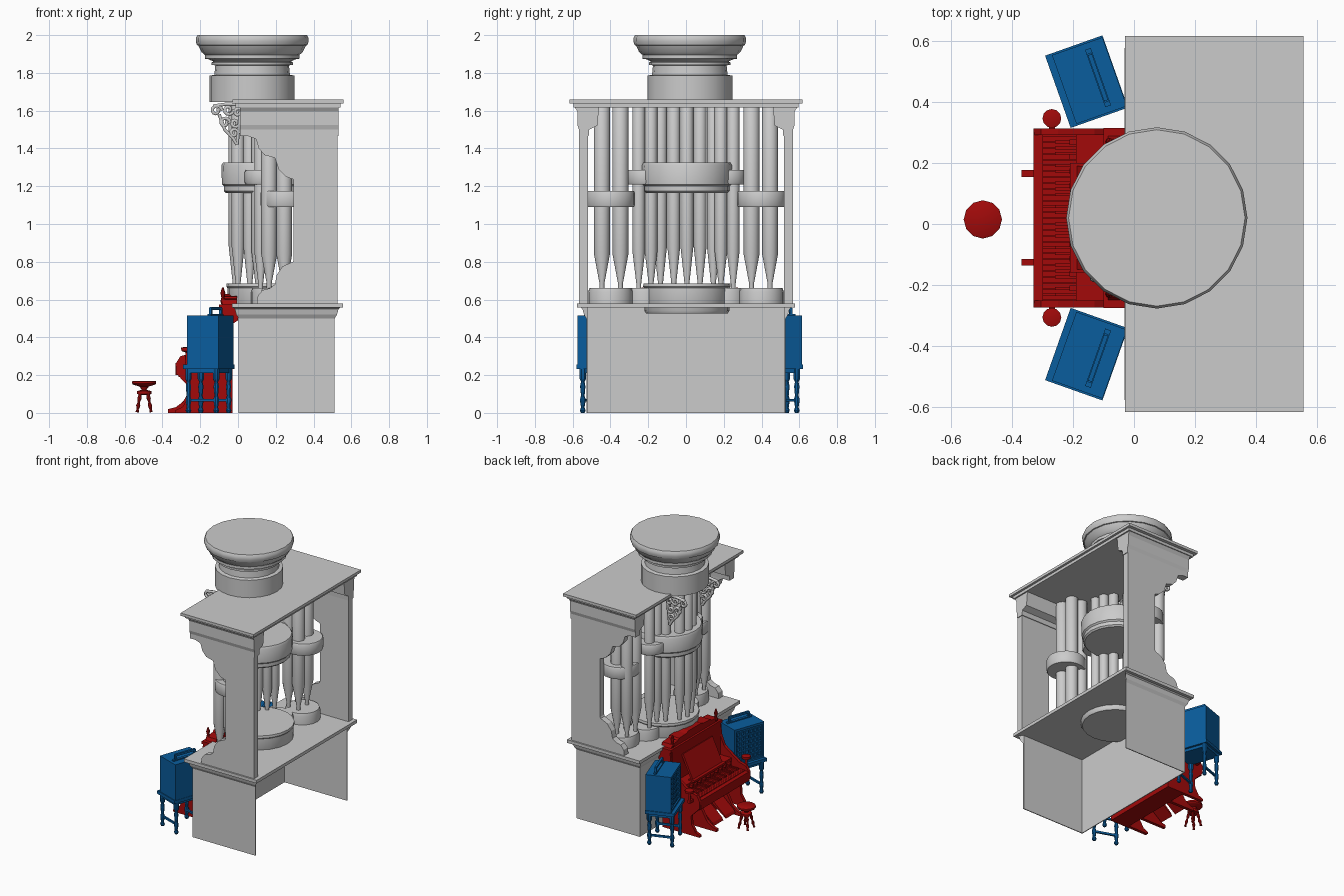
import bpy, bmesh, math
from mathutils import Matrix, Vector

C = 0.02  # console and tower mirror line in y


def material(name, color):
    m = bpy.data.materials.new(name)
    m.diffuse_color = color
    return m


RED = material("red", (0.36, 0.003, 0.003, 1))
BLUE = material("blue", (0.003, 0.11, 0.34, 1))


def finish(name, bm, mat=None, smooth=False, M=None):
    bmesh.ops.recalc_face_normals(bm, faces=bm.faces)
    me = bpy.data.meshes.new(name)
    bm.to_mesh(me)
    bm.free()
    ob = bpy.data.objects.new(name, me)
    bpy.context.collection.objects.link(ob)
    if M:
        ob.matrix_world = M
    if mat:
        me.materials.append(mat)
    if smooth:
        bpy.ops.object.select_all(action='DESELECT')
        ob.select_set(True)
        bpy.context.view_layer.objects.active = ob
        bpy.ops.object.shade_smooth_by_angle(angle=math.radians(35))
    return ob


def boxes(name, items, mat=None, M=None):
    """items: (x0, x1, y0, y1, z0, z1)"""
    bm = bmesh.new()
    for x0, x1, y0, y1, z0, z1 in items:
        T = Matrix.Translation(((x0+x1)/2, (y0+y1)/2, (z0+z1)/2)) @ Matrix.Diagonal((x1-x0, y1-y0, z1-z0, 1))
        bmesh.ops.create_cube(bm, size=1, matrix=T)
    return finish(name, bm, mat, M=M)


def prism(name, pts, a, b, axis='y', mat=None):
    """Extrude an xz profile along y, or a yz profile along x."""
    bm = bmesh.new()
    put = (lambda p, t: (p[0], t, p[1])) if axis == 'y' else (lambda p, t: (t, p[0], p[1]))
    lo = [bm.verts.new(put(p, a)) for p in pts]
    hi = [bm.verts.new(put(p, b)) for p in pts]
    bm.faces.new(lo)
    bm.faces.new(hi)
    for i in range(len(pts)):
        j = (i+1) % len(pts)
        bm.faces.new((lo[i], lo[j], hi[j], hi[i]))
    return finish(name, bm, mat)


def lathe(name, prof, spots, segs=20, mat=None, M=None):
    """Revolve (radius, z) around a vertical axis at every spot; ends are capped."""
    bm = bmesh.new()
    for cx, cy in spots:
        rings = [[bm.verts.new((cx + r*math.cos(2*math.pi*k/segs), cy + r*math.sin(2*math.pi*k/segs), z))
                  for k in range(segs)] for r, z in prof]
        for p, q in zip(rings, rings[1:]):
            for k in range(segs):
                n = (k+1) % segs
                bm.faces.new((p[k], p[n], q[n], q[k]))
        bm.faces.new(rings[0])
        bm.faces.new(rings[-1])
    return finish(name, bm, mat, True, M)


# --- case: base open at the back, with moulding below the shelf
bm = bmesh.new()
rings = []
for o, z in [(-.006, 0), (0, 0), (0, .5), (.012, .52), (.02, .55), (.03, .558), (-.006, .558)]:
    rings.append([bm.verts.new(p) for p in
                  ((.512+max(o, 0), -.528-o, z), (.003-o, -.528-o, z),
                   (.003-o, .528+o, z), (.512+max(o, 0), .528+o, z))])
for p, q in zip(rings, rings[1:] + rings[:1]):
    for k in range(3):
        bm.faces.new((p[k], p[k+1], q[k+1], q[k]))
bm.faces.new([r[0] for r in rings])
bm.faces.new([r[3] for r in rings])
finish("base_case", bm)
boxes("base_shelf", [(-.031, .555, -.578, .578, .557, .58)])
boxes("top_cornice", [(-.03, .558, -.618, .618, 1.638, 1.658), (-.012, .542, -.595, .595, 1.618, 1.638)])

# --- scrolled side panels and friezes
panel = [(.527, .58), (.10, .58), (.105, .62), (.13, .65), (.17, .66), (.195, .68), (.205, .73), (.235, .775),
         (.29, .80), (.295, .81), (.295, 1.235), (.255, 1.25), (.215, 1.29), (.195, 1.35), (.14, 1.365),
         (.11, 1.40), (.095, 1.45), (.04, 1.47), (.04, 1.50), (.527, 1.50)]
frieze = [(.46, 1.62), (.59, 1.62), (.575, 1.595), (.575, 1.525), (.567, 1.5), (.567, 1.465),
          (.515, 1.465), (.513, 1.5), (.47, 1.52)]
for s, side in ((-1, "right"), (1, "left")):
    prism(side + "_panel", panel, s*.52, s*.567)
    prism(side + "_frieze", [(s*y, z) for y, z in frieze], .01, .532, 'x')

# --- round capital on top
lathe("capital", [(.225, 1.645), (.225, 1.785), (.2, 1.79), (.195, 1.84), (.215, 1.842), (.215, 1.855),
                  (.205, 1.86), (.23, 1.872), (.25, 1.875), (.25, 1.895), (.268, 1.91), (.285, 1.945),
                  (.292, 1.947), (.298, 1.965), (.298, 1.985), (.29, 2.0)], [(.075, C)])

# --- pipe towers: foot drums, bands and pipes
lathe("centre_foot_drum", [(.215, .525), (.225, .54), (.225, .66), (.232, .668), (.23, .685)], [(.17, .005)])
lathe("side_foot_drums", [(.118, .57), (.118, .64), (.112, .66)], [(.24, -.4), (.24, .4)])
lathe("flat_foot_drums", [(.1, .57), (.1, .64), (.095, .66)], [(.17, -.22), (.17, .22)])
lathe("centre_band", [(.215, 1.165), (.225, 1.175), (.225, 1.2), (.235, 1.21), (.238, 1.31), (.23, 1.325)],
      [(.15, .005)])
lathe("side_bands", [(.125, 1.09), (.13, 1.1), (.13, 1.165), (.125, 1.175)], [(.25, -.4), (.25, .4)])
lathe("flat_bands", [(.095, 1.21), (.1, 1.22), (.1, 1.275), (.095, 1.285)], [(.135, -.215), (.135, .215)])

centre = [(.15-.165*math.cos(math.radians(a)), .005+.165*math.sin(math.radians(a))) for a in (-58, -25, 0, 25, 58)]
flats = [(x, s*y) for s in (-1, 1) for x, y in ((.105, .185), (.12, .25))]
sides = [(x, s*y) for s in (-1, 1) for x in (.165, .245) for y in (.347, .445)]
for name, spots, r, foot in (("centre_pipes", centre, .034, .88), ("flat_pipes", flats, .033, .85),
                             ("side_pipes", sides, .042, .84)):
    lathe(name, [(.013, .64), (.013, .685), (r, foot), (r, 1.63), (r*.9, 1.636)], spots, 12)

# --- scrolled fretwork brackets, one on each side of the centre tower
cu = bpy.data.curves.new("scroll_brackets", 'CURVE')
cu.dimensions = '3D'
cu.bevel_depth = .010
cu.bevel_resolution = 1
lines = [[(-.13, 1.625), (-.06, 1.635), (.02, 1.63)], [(-.10, 1.58), (-.07, 1.50), (-.03, 1.46), (-.005, 1.42)],
         [(.015, 1.62), (.005, 1.52), (-.005, 1.42)]]
for x, z, r, s in ((-.115, 1.60, .031, 1), (-.05, 1.605, .03, -1), (.0, 1.59, .026, 1),
                   (-.07, 1.535, .03, 1), (-.015, 1.535, .026, -1), (-.02, 1.48, .026, 1)):
    lines.append([(x + r*(1-t/15)*math.cos(s*t*.65), z + r*(1-t/15)*math.sin(s*t*.65)) for t in range(13)])
for y in (-.18, .195):
    for ln in lines:
        sp = cu.splines.new('POLY')
        sp.points.add(len(ln)-1)
        for p, (x, z) in zip(sp.points, ln):
            p.co = (x, y, z, 1)
bpy.context.collection.objects.link(bpy.data.objects.new("scroll_brackets", cu))

# --- red reed-organ console
cheek = [(-.03, 0), (-.33, 0), (-.33, .015), (-.295, .03), (-.265, .08), (-.26, .14), (-.30, .18), (-.328, .21),
         (-.33, .26), (-.305, .30), (-.25, .315), (-.2, .35), (-.13, .40), (-.10, .47), (-.09, .56), (0, .56),
         (0, .49), (-.03, .47)]
for s, side in ((-1, "right"), (1, "left")):
    prism(side + "_console_cheek", cheek, C+s*.272, C+s*.294, mat=RED)
    prism(side + "_console_foot", [(-.17, 0), (-.37, 0), (-.37, .02), (-.33, .03), (-.29, .06), (-.24, .15),
                                   (-.22, .2), (-.17, .2)], C+s*.135, C+s*.157, mat=RED)
    prism(side + "_pedal", [(-.325, .02), (-.315, .04), (-.19, .15), (-.18, .13)], C+s*.015, C+s*.125, mat=RED)
boxes("console_body", [(-.17, -.03, C-.28, C+.28, 0, .2), (-.315, -.03, C-.28, C+.28, .19, .255),
                       (-.19, -.03, C-.28, C+.28, .25, .33), (-.10, -.03, C-.28, C+.28, .32, .56),
                       (-.10, 0, C-.296, C+.296, .555, .575), (-.33, -.3, C-.28, C+.28, .2, .265),
                       (-.18, -.16, C-.13, C+.13, .05, .17)], RED)
n, w = 28, .54/28
boxes("console_keys", [(-.30, -.19, C-.27+i*w, C-.27+(i+.9)*w, .255, .27) for i in range(n)] +
      [(-.26, -.19, C-.27+(i+.7)*w, C-.27+(i+1.2)*w, .27, .28) for i in range(n-1) if i % 7 not in (2, 6)], RED)
boxes("stop_knobs", [(-.212, -.18, C-.24+i*.048, C-.222+i*.048, .30, .318) for i in range(11)], RED)
prism("music_desk", [(-.19, .335), (-.175, .33), (-.095, .50), (-.11, .505)], C-.17, C+.17, mat=RED)
boxes("music_ledge", [(-.21, -.16, C-.18, C+.18, .325, .34)], RED)
half = [(.27, .575), (.26, .60), (.19, .605), (.18, .617), (.10, .62), (.07, .63)]
prism("console_crest", [(C+y, z) for y, z in half] + [(C-y, z) for y, z in half[::-1]], -.085, -.005, 'x', RED)
lathe("crest_finials", [(.008, .575), (.014, .59), (.008, .61), (.013, .635), (.004, .665)],
      [(-.08, C-.25), (-.08, C+.25)], 8, RED)
lathe("lamp_stands", [(.006, .25), (.01, .29), (.008, .32), (.03, .328), (.031, .345), (.02, .348)],
      [(-.27, C-.327), (-.27, C+.327)], 12, RED)
boxes("lamp_brackets", [(-.28, -.26, C+s*.31-.025, C+s*.31+.025, .25, .27) for s in (-1, 1)], RED)

# --- stool
SX = -.497
lathe("stool_seat", [(.012, .10), (.014, .125), (.025, .14), (.05, .147), (.059, .15), (.063, .155),
                     (.063, .167), (.058, .17)], [(SX, C-.005)], 12, RED)
lathe("stool_hub", [(.02, .095), (.038, .10), (.038, .115), (.02, .12)], [(SX, C-.005)], 12, RED)
for k in range(4):
    a = math.pi/4 + k*math.pi/2
    d = Vector((math.cos(a)*.025, math.sin(a)*.025, -.103))
    M = (Matrix.Translation((SX+d.x*1.1, C-.005+d.y*1.1, .106)) @ d.to_track_quat('Z', 'Y').to_matrix().to_4x4())
    lathe("stool_leg", [(.007, 0), (.011, .03), (.006, .05), (.011, .07), (.006, .09), (.009, .104)],
          [(0, 0)], 8, RED, M)

# --- blue cabinets on turned-leg stands, angled towards the stool
for s, side in ((-1, "right"), (1, "left")):
    M = Matrix.Translation((-.156, C+s*.448, 0)) @ Matrix.Rotation(s*math.radians(19.5), 4, 'Z')
    boxes(side + "_cabinet", [(-.068, .098, -.12, .12, .25, .515), (-.078, -.068, -.12, .12, .25, .268),
                              (-.078, -.068, -.12, .12, .497, .515), (-.078, -.068, -.12, -.105, .25, .515),
                              (-.078, -.068, .105, .12, .25, .515)], BLUE, M)
    boxes(side + "_cabinet_stand", [(-.1, .1, -.126, .126, .232, .255), (-.085, .085, -.112, .112, .212, .234),
                                    (-.08, .08, -.1, -.088, .06, .074), (-.08, .08, .088, .1, .06, .074)], BLUE, M)
    boxes(side + "_cabinet_grille", [(-.076, -.066, -.095+i*.034, -.073+i*.034, .28+j*.036, .303+j*.036)
                                     for i in range(6) for j in range(6)], BLUE, M)
    boxes(side + "_cabinet_handle", [(.03, .05, -.1, .1, .515, .523), (.033, .047, -.08, .08, .545, .56),
                                     (.033, .047, -.085, -.07, .52, .555), (.033, .047, .07, .085, .52, .555)],
          BLUE, M)
    lathe(side + "_cabinet_legs", [(.010, 0), (.016, .012), (.010, .03), (.015, .06), (.015, .075), (.010, .09),
                                   (.015, .14), (.010, .165), (.018, .18), (.018, .232)],
          [(x, y) for x in (-.078, .078) for y in (-.098, .098)], 8, BLUE, M)
